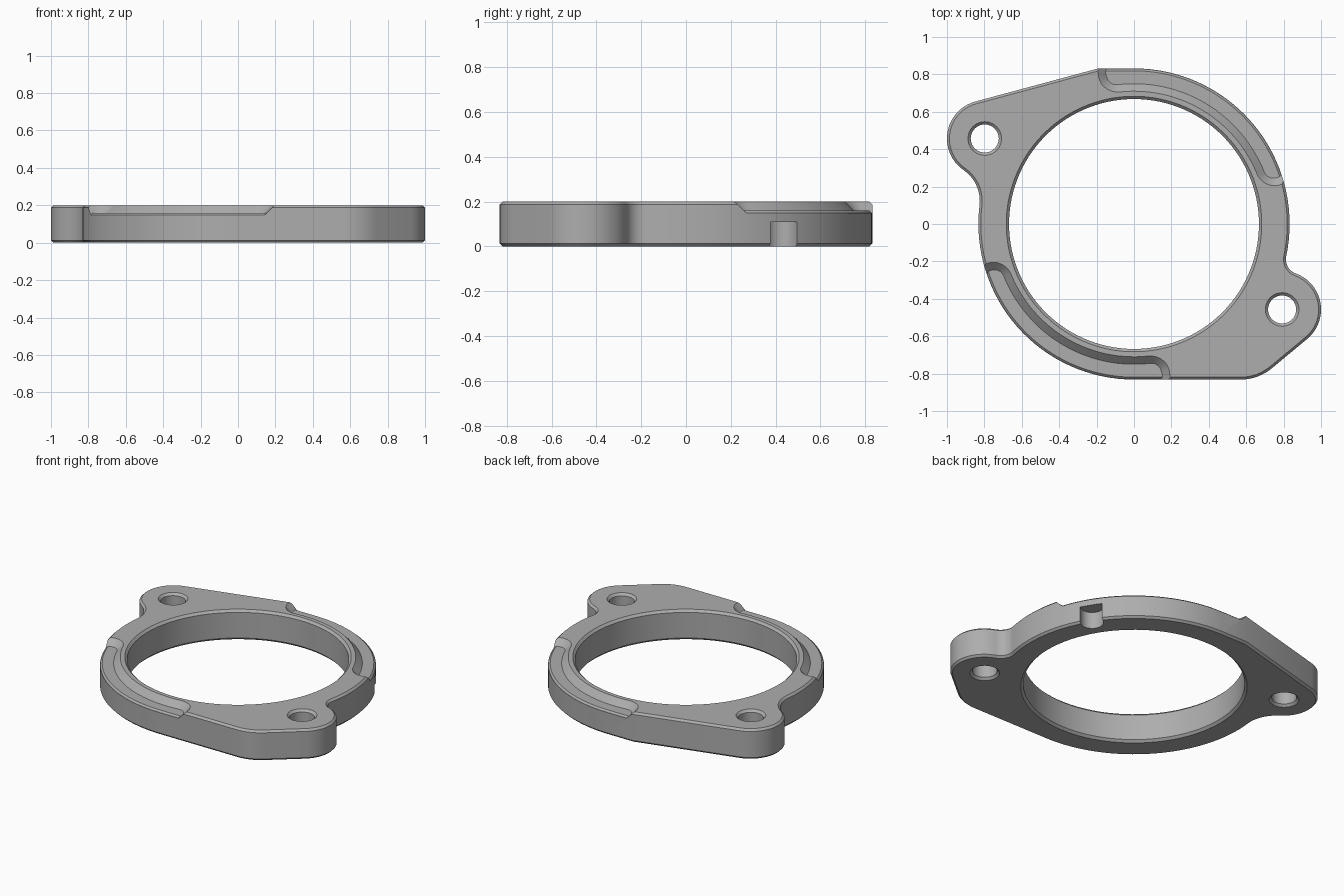
import bpy, bmesh
from math import sin, cos, pi, radians, degrees, acos, atan2, hypot
from mathutils import Vector, Matrix

if "Cube" in bpy.data.objects:
    bpy.data.objects.remove(bpy.data.objects["Cube"], do_unlink=True)

HEIGHT, FLOOR, CHAMFER = 0.2, 0.16, 0.013
RING, BORE, LUG, HOLE = 0.832, 0.668, 0.205, 0.075
LUG_X, LUG_Y = 0.795, 0.457

grey = bpy.data.materials.new("machined grey")
grey.use_nodes = True
colour = (0.42, 0.42, 0.42, 1)
grey.diffuse_color = colour
grey.node_tree.nodes["Principled BSDF"].inputs["Base Color"].default_value = colour


def arc(cx, cy, r, a, b, step=4):
    n = max(3, round(abs(b - a) / step))
    return [Vector((cx + r * cos(radians(a + (b - a) * i / n)),
                    cy + r * sin(radians(a + (b - a) * i / n)))) for i in range(n + 1)]


def offset(points, d):
    """Move a counter-clockwise outline inward by d with mitred corners."""
    out = []
    for i, p in enumerate(points):
        e1 = (p - points[i - 1]).normalized()
        e2 = (points[(i + 1) % len(points)] - p).normalized()
        n1, n2 = Vector((-e1.y, e1.x)), Vector((-e2.y, e2.x))
        out.append(p + (n1 + n2) * d / (1 + n1.dot(n2)))
    return out


def loft(name, levels):
    """Closed solid through (outline, z) levels with equal point counts."""
    bm = bmesh.new()
    rings = [[bm.verts.new((p[0], p[1], z)) for p in pts] for pts, z in levels]
    for low, high in zip(rings, rings[1:]):
        for i in range(len(low)):
            bm.faces.new((low[i - 1], low[i], high[i], high[i - 1]))
    bm.faces.new(rings[0][::-1])
    bm.faces.new(rings[-1])
    bmesh.ops.recalc_face_normals(bm, faces=bm.faces)
    mesh = bpy.data.meshes.new(name)
    bm.to_mesh(mesh)
    bm.free()
    mesh.materials.append(grey)
    obj = bpy.data.objects.new(name, mesh)
    bpy.context.collection.objects.link(obj)
    return obj


def cut(target, cutter):
    """Subtract the cutter and apply the result."""
    mod = target.modifiers.new("cut", "BOOLEAN")
    mod.operation, mod.solver, mod.object = "DIFFERENCE", "EXACT", cutter
    bpy.context.view_layer.objects.active = target
    bpy.ops.object.modifier_apply(modifier=mod.name)


def fillet(side, f):
    """Concave blend between lug and ring: ring angle, centre, lug angle."""
    dist = hypot(LUG_X, LUG_Y)
    lug = Vector((side * LUG_X, -side * LUG_Y))
    turn = acos((dist**2 + (RING + f)**2 - (LUG + f)**2) / (2 * dist * (RING + f)))
    a = atan2(lug.y, lug.x) + turn
    c = Vector((cos(a), sin(a))) * (RING + f)
    d = c - lug
    return degrees(a), c, degrees(atan2(d.y, d.x))


# Outline: ring, two lugs, concave blends and straight flanks
ra, rc, rl = fillet(1, 0.08)
la, lc, ll = fillet(-1, 0.2)
outline = arc(0, 0, RING, ra, 90, 3)
outline.append(Vector((-0.19, RING)))
outline += arc(-LUG_X, LUG_Y, LUG, 104.8, ll % 360, 6)
outline += arc(*lc, 0.2, ll % 360 - 180, la % 360 - 180, 6)[1:]
outline += arc(0, 0, RING, la % 360, 270, 3)[1:]
outline += arc(0.57, RING * -1 + 0.26, 0.26, -90, -49.5, 5)
outline += arc(LUG_X, -LUG_Y, LUG, -49.5, rl, 6)
outline += arc(*rc, 0.08, rl + 180, ra + 180, 8)[1:-1]


def plate(name, top):
    inner = offset(outline, CHAMFER)
    return loft(name, [(inner, 0), (outline, CHAMFER), (outline, top - CHAMFER), (inner, top)])


flange = plate("flange_ring", HEIGHT)
low_plate = plate("recess_floor_helper", FLOOR)
helpers = [low_plate]


# Recesses in the upper rim, with sloped walls and rounded inner corners
def recess_outline(start, end, m):
    r, rad = 0.71 + m, 0.09 - m
    a0, a1 = radians(start) + m / 0.77, radians(end) - m / 0.77
    d, n = rad / r, 8
    polar = [(0.95, a0)]
    for i in range(n + 1):
        t = pi / 2 * i / n
        polar.append((r + rad * (1 - sin(t)), a0 + d * (1 - cos(t))))
    for i in range(1, 28):
        polar.append((r, a0 + d + (a1 - a0 - 2 * d) * i / 28))
    for i in range(n, -1, -1):
        t = pi / 2 * i / n
        polar.append((r + rad * (1 - sin(t)), a1 - d * (1 - cos(t))))
    for i in range(25):
        polar.append((0.95, a1 + (a0 - a1) * i / 25))
    return [(q * cos(a), q * sin(a)) for q, a in polar]


for name, start in (("back_recess_cutter", 15), ("front_recess_cutter", 195)):
    levels = [(recess_outline(start, start + 88.5, HEIGHT - z), z) for z in (0.149, 0.215)]
    cutter = loft(name, levels)
    cut(cutter, low_plate)
    cut(flange, cutter)
    helpers.append(cutter)


# Bore and bolt holes, chamfered at both ends
def hole(name, x, y, r, step):
    e, c = 0.02, 0.015
    sizes = [(r + c + e, -e), (r, c), (r, HEIGHT - c), (r + c + e, HEIGHT + e)]
    cutter = loft(name, [(arc(x, y, s, 0, 360, step)[:-1], z) for s, z in sizes])
    cut(flange, cutter)
    helpers.append(cutter)


hole("bore_cutter", 0, 0, BORE, 3)
for side in (-1, 1):
    hole("bolt_hole_cutter", side * LUG_X - 0.003, -side * LUG_Y, HOLE, 9)

# Round-ended radial slot in the lower right rim
slot = [Vector((0.95, 0.07))] + arc(0.81, 0, 0.07, 90, 270, 12) + [Vector((0.95, -0.07))]
slot_cutter = loft("slot_cutter", [(slot, -0.05), (slot, 0.11)])
slot_cutter.data.transform(Matrix.Rotation(radians(31.8), 4, "Z"))
cut(flange, slot_cutter)
helpers.append(slot_cutter)

for obj in helpers:
    bpy.data.objects.remove(obj, do_unlink=True)

bpy.ops.object.select_all(action="DESELECT")
flange.select_set(True)
bpy.context.view_layer.objects.active = flange
bpy.ops.object.shade_smooth_by_angle(angle=radians(25))
